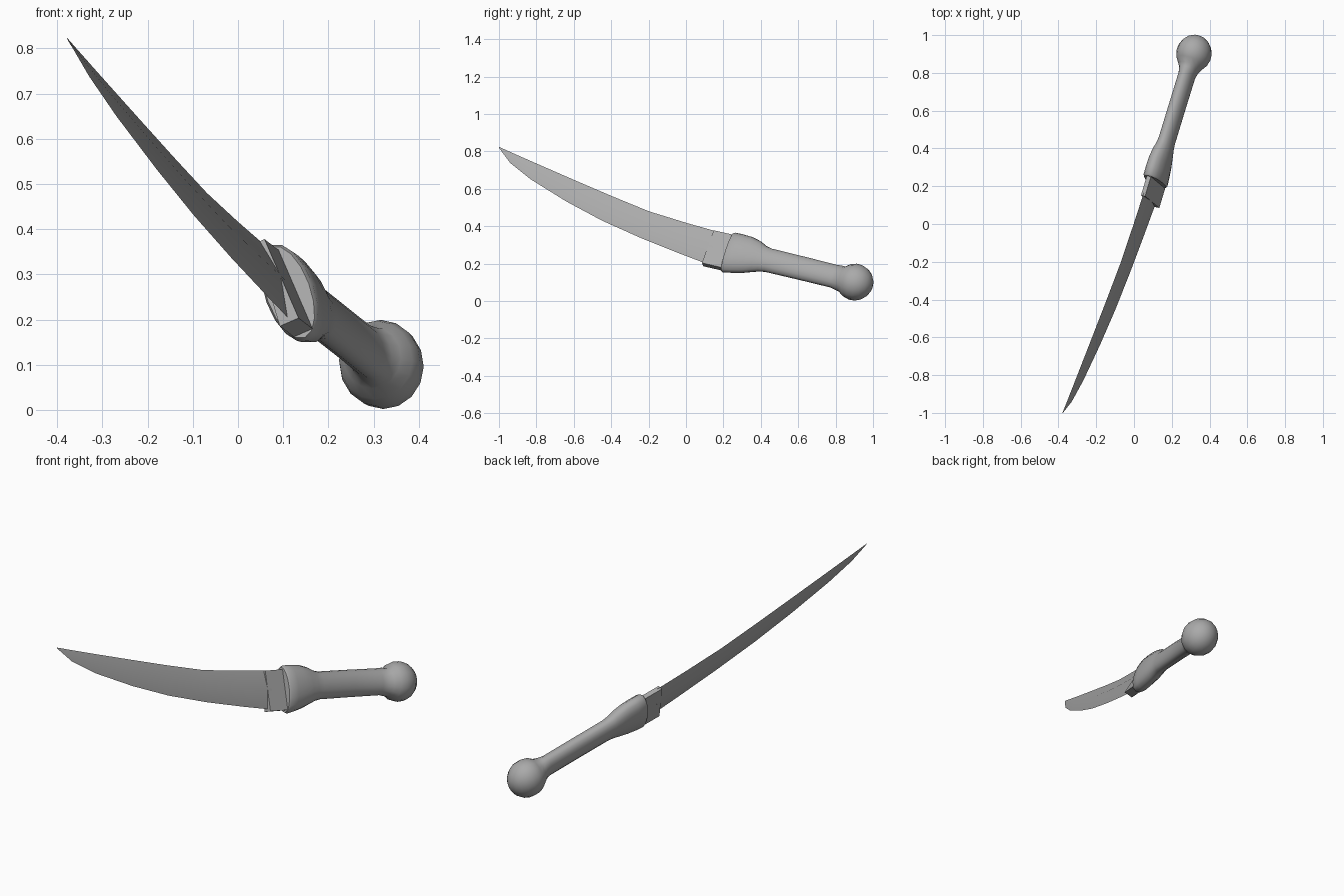
import bpy, bmesh, math
from mathutils import Vector

cube = bpy.data.objects.get("Cube")
if cube:
    bpy.data.objects.remove(cube)

# Dagger frame: A runs along the handle to the blade, W across the blade, N is its side
G = Vector((0.096, 0.171, 0.272))
A = Vector((-0.281, -0.935, 0.215)).normalized()
N = Vector((-0.898, 0.195, -0.395))
N = (N - A * N.dot(A)).normalized()
W = N.cross(A).normalized()

grey = bpy.data.materials.new("plain grey")
grey.use_nodes = True
grey.diffuse_color = (0.4, 0.4, 0.4, 1)
grey.node_tree.nodes["Principled BSDF"].inputs["Base Color"].default_value = (0.4, 0.4, 0.4, 1)


def place(u, w, n):
    """Point at distance u behind the guard, w up the blade, n to the side."""
    return G - A * u + W * w + N * n


def loft(name, rings, smooth=None):
    """Skin a list of equal rings and cap both ends."""
    bm = bmesh.new()
    loops = [[bm.verts.new(p) for p in ring] for ring in rings]
    for lo, hi in zip(loops, loops[1:]):
        for i in range(len(lo)):
            j = (i + 1) % len(lo)
            bm.faces.new((lo[i], lo[j], hi[j], hi[i]))
    bm.faces.new(loops[0])
    bm.faces.new(loops[-1])
    bmesh.ops.remove_doubles(bm, verts=bm.verts, dist=0.0005)
    bmesh.ops.recalc_face_normals(bm, faces=bm.faces)
    mesh = bpy.data.meshes.new(name)
    bm.to_mesh(mesh)
    bm.free()
    mesh.materials.append(grey)
    obj = bpy.data.objects.new(name, mesh)
    bpy.context.collection.objects.link(obj)
    if smooth:
        bpy.ops.object.select_all(action="DESELECT")
        obj.select_set(True)
        bpy.context.view_layer.objects.active = obj
        bpy.ops.object.shade_smooth_by_angle(angle=math.radians(smooth))
    return obj


def on_plane(y, z):
    """Point of the blade's middle plane with the given y and z."""
    return Vector((G.x - (N.y * (y - G.y) + N.z * (z - G.z)) / N.x, y, z))


# Blade: spine (y, z), cutting edge (y, z), half thickness; diamond section
blade = [
    ((0.17, 0.370), (0.12, 0.195), 0.018),
    ((0.00, 0.418), (-0.03, 0.252), 0.017),
    ((-0.20, 0.480), (-0.24, 0.336), 0.015),
    ((-0.40, 0.562), (-0.45, 0.430), 0.013),
    ((-0.60, 0.648), (-0.64, 0.532), 0.010),
    ((-0.80, 0.735), (-0.83, 0.650), 0.007),
    ((-0.92, 0.788), (-0.94, 0.738), 0.004),
    ((-1.00, 0.824), (-0.998, 0.816), 0.001),
]
rings = []
for top, low, t in blade:
    p, q = on_plane(*top), on_plane(*low)
    mid = (p + q) / 2
    rings.append([p, mid + N * t, q, mid - N * t])
loft("blade", rings, 30)

# Guard: block narrowing toward the spine
loft("guard", [[place(u, w, n) for w, n in
                ((0.1, 0.012), (0.1, -0.012), (-0.1, -0.023), (-0.1, 0.023))]
               for u in (-0.055, 0.065)])

# Grip: distance, centre offset, half height, half width of oval rings
grip = [
    (0.055, 0.000, 0.112, 0.050),
    (0.065, 0.001, 0.118, 0.056),
    (0.110, 0.005, 0.114, 0.056),
    (0.165, 0.010, 0.106, 0.054),
    (0.215, 0.012, 0.090, 0.050),
    (0.250, 0.009, 0.075, 0.045),
    (0.285, 0.008, 0.068, 0.042),
    (0.480, 0.006, 0.067, 0.042),
    (0.660, 0.003, 0.066, 0.043),
    (0.690, 0.000, 0.070, 0.051),
]
# Pommel: rounded knob continuing the grip
knob, radius = 0.783, 0.100
for k in range(8):
    ang = math.radians(135 - k * 135 / 7)
    r = radius * math.sin(ang)
    grip.append((knob + radius * math.cos(ang), -0.003, max(r, 0.0001), max(r * 0.93, 0.0001)))

SIDES = 16
loft("grip_and_pommel", [[place(u, c + h * math.cos(2 * math.pi * i / SIDES),
                                b * math.sin(2 * math.pi * i / SIDES))
                          for i in range(SIDES)] for u, c, h, b in grip], 50)
